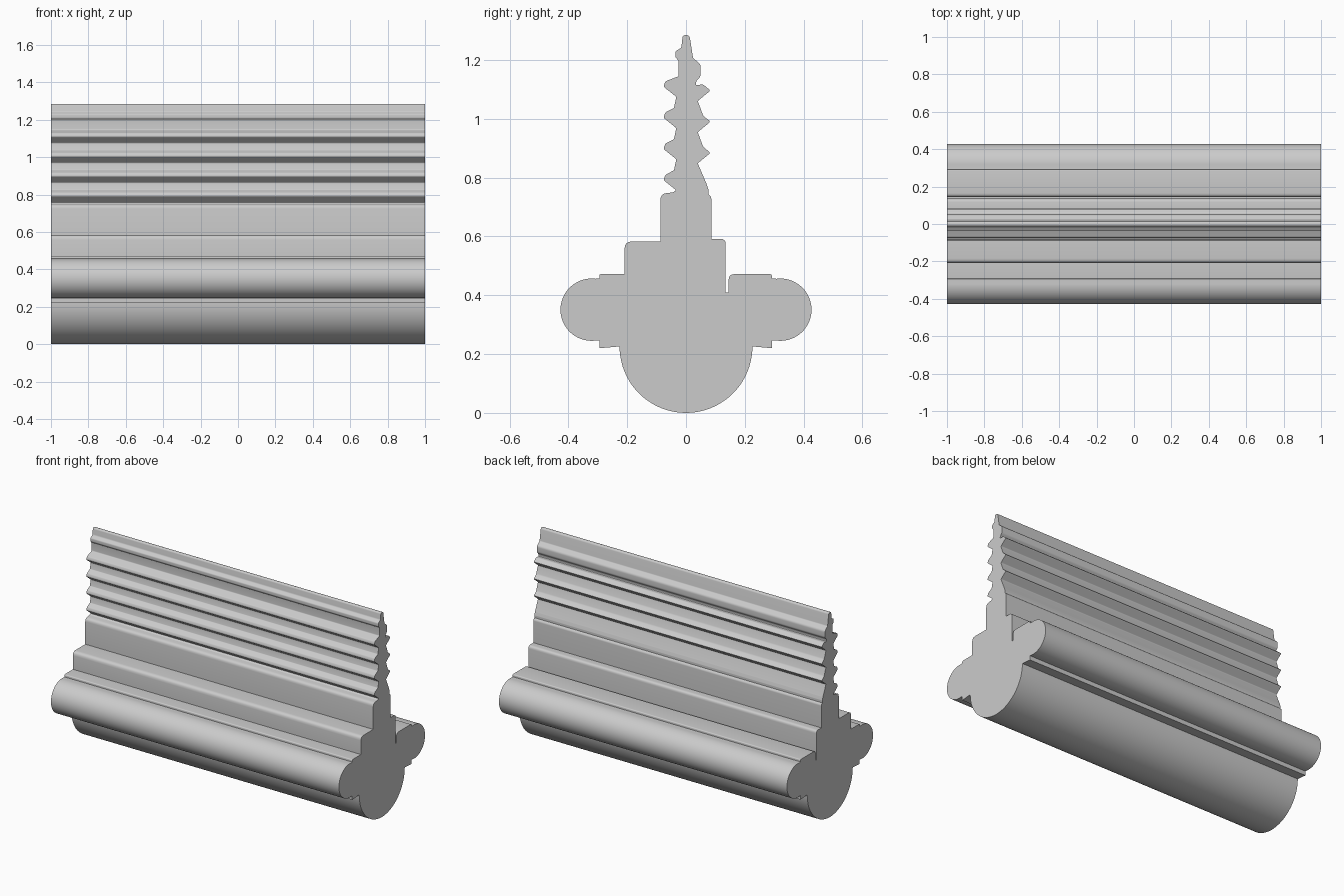
import bpy, bmesh, math
from mathutils import Vector

cube = bpy.data.objects.get("Cube")
if cube:
    bpy.data.objects.remove(cube, do_unlink=True)

HALF_LENGTH = 1.0
TOOTH_PITCH = 0.106
outline = []


def arc(y, z, radius, start, end, steps):
    """Append a circular arc to the outline."""
    for i in range(steps + 1):
        angle = math.radians(start + (end - start) * i / steps)
        outline.append(Vector((y + radius * math.cos(angle), z + radius * math.sin(angle))))


def path(corners, steps=4):
    """Append corners (y, z, fillet radius), rounding the inner ones."""
    points = [Vector(c[:2]) for c in corners]
    for i, corner in enumerate(corners):
        p, radius = points[i], corner[2]
        if radius == 0:
            outline.append(p)
            continue
        to_prev = points[i - 1] - p
        to_next = points[i + 1] - p
        half = to_prev.angle(to_next) / 2
        cut = min(radius / math.tan(half), to_prev.length * 0.48, to_next.length * 0.48)
        a = p + to_prev.normalized() * cut
        b = p + to_next.normalized() * cut
        for k in range(steps + 1):
            t = k / steps
            outline.append(a * (1 - t) ** 2 + p * 2 * t * (1 - t) + b * t * t)


# Round keel along the bottom
arc(0, 0.226, 0.226, 180, 360, 40)

# Back bulb with its small steps
path([(0.292, 0.22, 0), (0.292, 0.247, 0)])
arc(0.321, 0.351, 0.106, -97, 97, 28)

# Back shoulder, narrow slot and stem
back = [(0.292, 0.457, 0), (0.292, 0.472, 0.012), (0.145, 0.472, 0.02),
        (0.145, 0.41, 0), (0.135, 0.41, 0), (0.135, 0.592, 0.018),
        (0.086, 0.592, 0), (0.086, 0.735, 0.02), (0.076, 0.745, 0)]

# Rounded ridges up the back of the blade
for i in range(4):
    z = 0.745 + TOOTH_PITCH * i
    if i:
        back.append((0.04, z - 0.055 + TOOTH_PITCH / 2, 0.006))
        back.append((0.084, z + 0.034, 0.03))
    else:
        back.append((0.076, z + 0.015, 0.01))
    back.append((0.07, z + 0.044 - (0 if i else 0.01), 0.02))
    if i:
        back.append((0.058, z + 0.045 + 0.01, 0.02))

# Blade tip
back += [(0.032, 1.113, 0.006), (0.036, 1.13, 0.008), (0.05, 1.145, 0.02),
         (0.05, 1.185, 0.02), (0.024, 1.207, 0.01), (0.012, 1.285, 0.012),
         (-0.011, 1.285, 0.01), (-0.016, 1.242, 0.012), (-0.036, 1.23, 0.01),
         (-0.036, 1.21, 0.008), (-0.025, 1.197, 0.006), (-0.025, 1.145, 0.008)]

# Hooked teeth down the front of the blade
front = []
for i in range(4):
    z = 1.115 - TOOTH_PITCH * i
    front += [(-0.07, z + 0.013, 0.012), (-0.077, z - 0.005, 0.01),
              (-0.033, z - 0.04, 0.008), (-0.041, z - 0.078, 0.006)]
front[-1] = (-0.045, 0.75, 0.006)

# Front stem, shoulder and step
front += [(-0.087, 0.745, 0.025), (-0.087, 0.583, 0), (-0.209, 0.583, 0.025),
          (-0.209, 0.472, 0), (-0.295, 0.472, 0.016), (-0.295, 0.457, 0)]
path(back + front)

# Front bulb with its lower step
arc(-0.321, 0.351, 0.106, 83, 277, 28)
path([(-0.295, 0.247, 0), (-0.295, 0.22, 0)])

# Sweep the cross-section along the length
bm = bmesh.new()
face = bm.faces.new([bm.verts.new((-HALF_LENGTH, p.x, p.y)) for p in outline])
swept = bmesh.ops.extrude_face_region(bm, geom=[face], use_keep_orig=True)
verts = [g for g in swept["geom"] if isinstance(g, bmesh.types.BMVert)]
bmesh.ops.translate(bm, verts=verts, vec=(2 * HALF_LENGTH, 0, 0))
bmesh.ops.remove_doubles(bm, verts=bm.verts, dist=0.0002)
bmesh.ops.recalc_face_normals(bm, faces=bm.faces)
mesh = bpy.data.meshes.new("ribbed_seal_strip")
bm.to_mesh(mesh)
bm.free()
strip = bpy.data.objects.new("ribbed_seal_strip", mesh)
bpy.context.collection.objects.link(strip)

# Plain grey finish
grey = bpy.data.materials.new("light grey")
grey.use_nodes = True
colour = (0.6, 0.6, 0.6, 1)
grey.diffuse_color = colour
grey.node_tree.nodes["Principled BSDF"].inputs["Base Color"].default_value = colour
mesh.materials.append(grey)

bpy.ops.object.select_all(action="DESELECT")
strip.select_set(True)
bpy.context.view_layer.objects.active = strip
bpy.ops.object.shade_smooth_by_angle(angle=math.radians(30))
